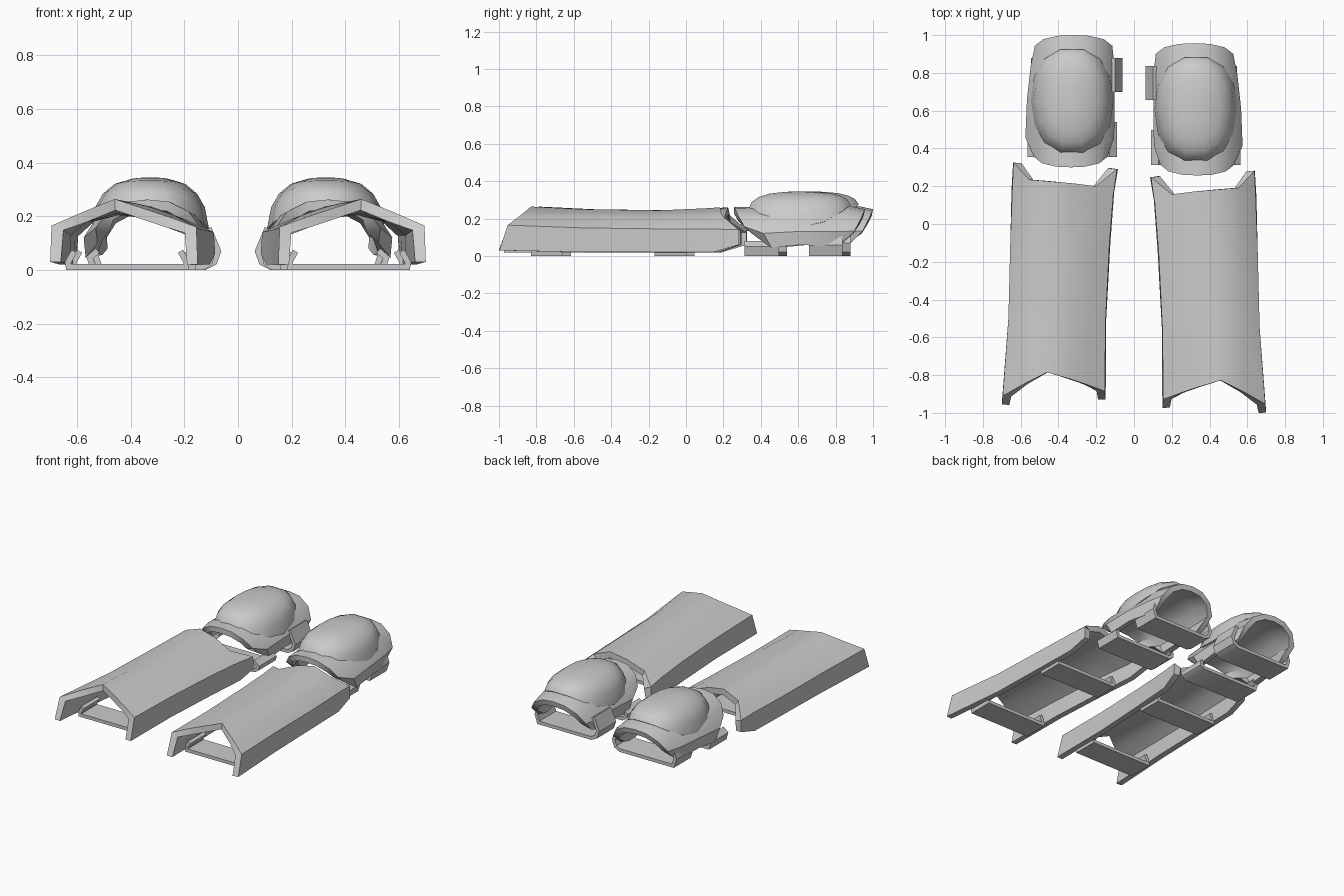
import bpy, bmesh, math

if "Cube" in bpy.data.objects:
    bpy.data.objects.remove(bpy.data.objects["Cube"])


def loft(name, rows, thick, closed=False, angle=35, up=True):
    """Skin rows of points, thicken inwards, smooth by angle."""
    bm = bmesh.new()
    vr = [[bm.verts.new(p) for p in r] for r in rows]
    n = len(rows[0])
    for a, b in zip(vr, vr[1:]):
        for i in range(n if closed else n - 1):
            j = (i + 1) % n
            bm.faces.new((a[i], a[j], b[j], b[i]))
    if closed:
        bm.faces.new(vr[-1])
    bmesh.ops.recalc_face_normals(bm, faces=bm.faces)
    bm.normal_update()
    total = sum(f.normal.z * f.calc_area() for f in bm.faces)
    if (total > 0) != up:
        bmesh.ops.reverse_faces(bm, faces=bm.faces)
    me = bpy.data.meshes.new(name)
    bm.to_mesh(me)
    bm.free()
    ob = bpy.data.objects.new(name, me)
    bpy.context.collection.objects.link(ob)
    bpy.ops.object.select_all(action='DESELECT')
    ob.select_set(True)
    bpy.context.view_layer.objects.active = ob
    m = ob.modifiers.new("thickness", 'SOLIDIFY')
    m.thickness = thick
    m.offset = -1
    m.use_even_offset = True
    m.thickness_clamp = 1.0
    bpy.ops.object.modifier_apply(modifier=m.name)
    bpy.ops.object.shade_smooth_by_angle(angle=math.radians(angle))
    return ob


# Shin plate cross-sections, outer edge to inner edge
SHIN = [
    [(.70, -.955, .03), (.695, -.91, .165), (.58, -.845, .215), (.46, -.785, .264),
     (.34, -.82, .225), (.25, -.85, .195), (.155, -.885, .16), (.15, -.93, .02)],
    [(.665, -.5, .02), (.665, -.5, .15), (.58, -.5, .215), (.46, -.5, .25),
     (.34, -.5, .238), (.24, -.5, .205), (.15, -.5, .155), (.147, -.5, .02)],
    [(.655, -.1, .02), (.655, -.1, .145), (.57, -.1, .213), (.45, -.1, .244),
     (.33, -.1, .232), (.22, -.1, .195), (.13, -.1, .15), (.125, -.1, .02)],
    [(.648, .19, .02), (.645, .17, .145), (.56, .14, .215), (.45, .13, .254),
     (.32, .125, .235), (.20, .12, .19), (.11, .15, .145), (.105, .17, .02)],
    [(.64, .325, .06), (.638, .325, .14), (.555, .235, .217), (.44, .225, .26),
     (.32, .215, .235), (.20, .20, .185), (.09, .29, .14), (.085, .29, .06)],
]

# Knee shell: centre x, half width, top z, bottom z, y at top, y at bottom
KNEE = [(.335, .195, .262, .10, .30, .42), (.34, .235, .262, .045, .42, .50),
        (.335, .232, .265, .06, .65, .66), (.325, .222, .28, .05, .86, .81),
        (.32, .205, .25, .07, 1.0, .88)]
ARCH = [(-.97, 0), (-1, .35), (-.78, .72), (-.4, .95), (0, 1),
        (.4, .95), (.78, .72), (1, .35), (.97, 0)]


def strap(name, path, y0, y1, s, dy):
    rows = [[(s * x, y + dy, z) for x, z in path] for y in (y0, y1)]
    loft(name, rows, .022, up=False)


for side, s, dy in (("left", -1, 0), ("right", 1, -.043)):
    # shin plate
    loft(f"{side}_shin_plate", [[(s * x, y + dy, z) for x, y, z in r] for r in SHIN], .04)

    # knee shell, arched and open at both ends
    rows = []
    for cx, hw, zt, zb, yt, yb in KNEE:
        rows.append([(s * (cx + hw * u), yb + (yt - yb) * h ** .6 + dy, zb + (zt - zb) * h)
                     for u, h in ARCH])
    loft(f"{side}_knee_shell", rows, .035)

    # domed knee cap, rim dips at the sides
    rows = []
    for r, f in ((1, 0), (.93, .42), (.8, .68), (.6, .87), (.3, .975), (.08, 1)):
        ring = []
        for i in range(14):
            a = 2 * math.pi * i / 14
            c, sn = math.cos(a), math.sin(a)
            u = math.copysign(abs(c) ** .85, c)
            v = math.copysign(abs(sn) ** .9, sn)
            rim = .152 + .115 * v * v + .012 * v
            ring.append((s * (.328 + .22 * u * r), .65 + .28 * v * r + dy,
                         rim + (.345 - rim) * f))
        rows.append(ring)
    loft(f"{side}_knee_cap", rows, .03, closed=True, angle=50)

    # shin straps with turned-up ends
    for k, y0 in enumerate((-.785, -.125)):
        o = .655 - .02 * k
        i = .17 - .025 * k
        strap(f"{side}_shin_strap_{k}",
              [(o - .035, .075), (o - .01, .03), (o - .015, 0), (i + .015, 0),
               (i + .01, .03), (i + .035, .075)], y0, y0 + .17, s, dy)

    # knee straps hooked around the shell edges
    strap(f"{side}_knee_strap_front",
          [(.53, .08), (.565, .05), (.55, 0), (.125, 0), (.095, .02), (.09, .05), (.13, .08)],
          .355, .54, s, dy)
    strap(f"{side}_knee_strap_back",
          [(.52, .14), (.545, .06), (.525, 0), (.12, 0), (.08, .02), (.062, .07), (.10, .16)],
          .70, .88, s, dy)
